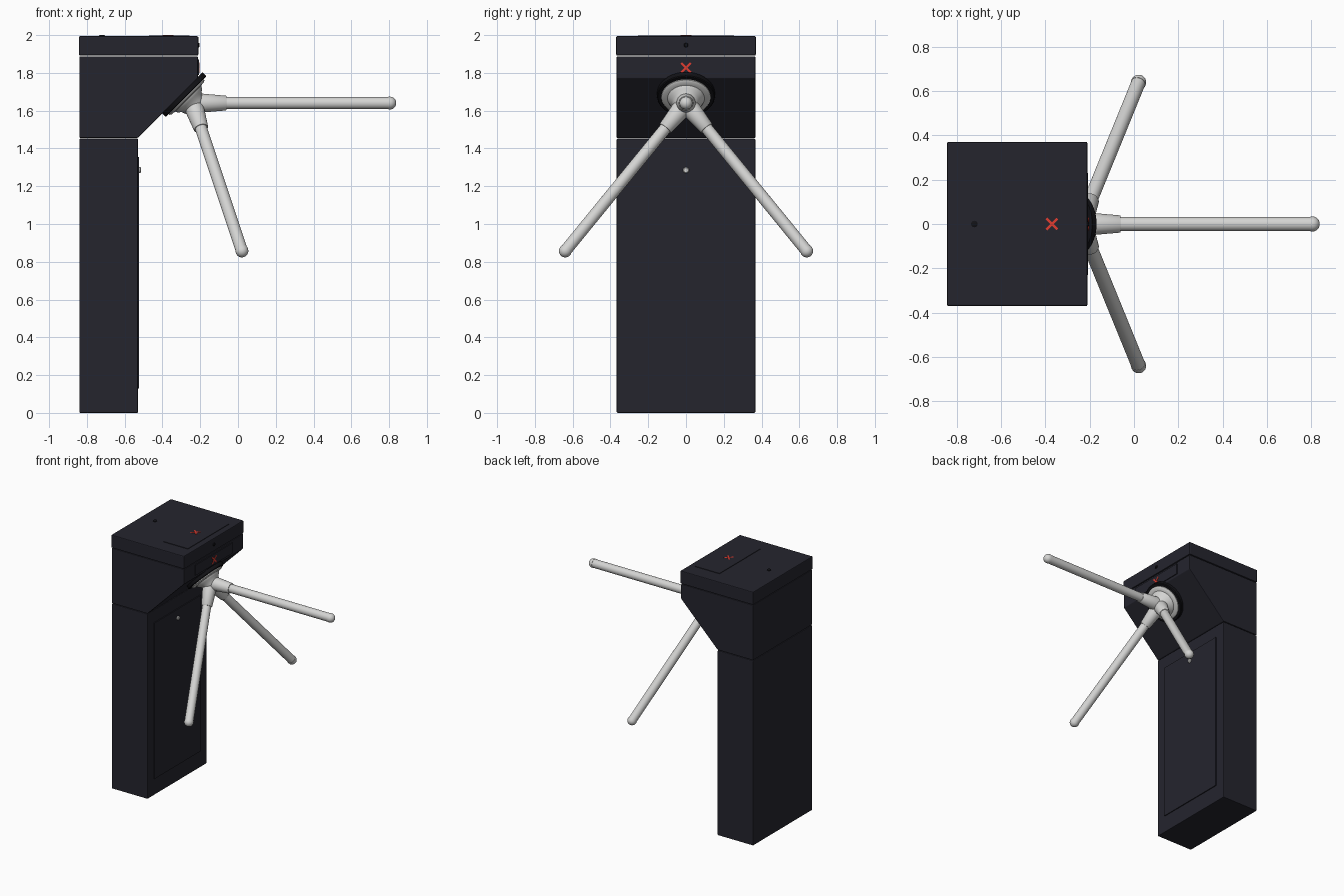
import bpy, bmesh, math
from mathutils import Vector, Matrix

cube = bpy.data.objects.get("Cube")
if cube:
    bpy.data.objects.remove(cube, do_unlink=True)


def material(name, rgb, rough=0.5):
    m = bpy.data.materials.new(name)
    m.use_nodes = True
    m.diffuse_color = (*rgb, 1)
    bsdf = m.node_tree.nodes["Principled BSDF"]
    bsdf.inputs["Base Color"].default_value = (*rgb, 1)
    bsdf.inputs["Roughness"].default_value = rough
    return m


BODY = material("dark navy paint", (0.018, 0.018, 0.027))
BLACK = material("black rubber", (0.006, 0.006, 0.008))
STEEL = material("pale steel", (0.66, 0.66, 0.65), 0.35)
RED = material("red sign", (0.75, 0.045, 0.03))


def finish(name, bm, mat, bevel=0.0):
    bmesh.ops.recalc_face_normals(bm, faces=bm.faces)
    mesh = bpy.data.meshes.new(name)
    bm.to_mesh(mesh)
    bm.free()
    mesh.materials.append(mat)
    ob = bpy.data.objects.new(name, mesh)
    bpy.context.collection.objects.link(ob)
    if bevel:
        mod = ob.modifiers.new("edge bevel", 'BEVEL')
        mod.width = bevel
        mod.segments = 2
    else:
        mesh.polygons.foreach_set("use_smooth", [True] * len(mesh.polygons))
        mesh.set_sharp_from_angle(angle=math.radians(35))
    return ob


def prism(name, outline, half, mat, bevel):
    """Extrude an x-z outline across the full width in y."""
    bm = bmesh.new()
    face = bm.faces.new([bm.verts.new((x, -half, z)) for x, z in outline])
    new = bmesh.ops.extrude_face_region(bm, geom=[face])["geom"]
    verts = [v for v in new if isinstance(v, bmesh.types.BMVert)]
    bmesh.ops.translate(bm, verts=verts, vec=(0, 2 * half, 0))
    return finish(name, bm, mat, bevel)


def block(name, x, z, half, mat, bevel=0.0):
    outline = [(x[0], z[0]), (x[1], z[0]), (x[1], z[1]), (x[0], z[1])]
    return prism(name, outline, half, mat, bevel)


def lathe(name, profile, origin, axis, mat, sides=32):
    """Revolve (radius, distance) points about an axis through origin."""
    bm = bmesh.new()
    verts = [bm.verts.new((r, 0, d)) for r, d in profile]
    edges = [bm.edges.new(pair) for pair in zip(verts, verts[1:])]
    bmesh.ops.spin(bm, geom=verts + edges, cent=(0, 0, 0), axis=(0, 0, 1),
                   angle=math.tau, steps=sides, use_duplicate=False)
    bmesh.ops.remove_doubles(bm, verts=bm.verts, dist=0.0001)
    turn = Vector(axis).to_track_quat('Z', 'Y').to_matrix().to_4x4()
    bm.transform(Matrix.Translation(origin) @ turn)
    return finish(name, bm, mat)


def cross(name, centre, turn):
    """Thin X sign made of two crossed bars."""
    bm = bmesh.new()
    for angle in (45, -45):
        bmesh.ops.create_cube(bm, size=1, matrix=Matrix.Translation(centre) @ turn
                              @ Matrix.Rotation(math.radians(angle), 4, 'Z')
                              @ Matrix.Diagonal((0.07, 0.011, 0.004, 1)))
    return finish(name, bm, RED)


# Cabinet: pedestal, sloped head and lid
block("pedestal", (-0.84, -0.53), (0, 1.452), 0.367, BODY, 0.005)
prism("head", [(-0.84, 1.456), (-0.53, 1.456), (-0.213, 1.772),
               (-0.213, 1.888), (-0.84, 1.888)], 0.367, BODY, 0.004)
block("lid", (-0.843, -0.21), (1.892, 1.994), 0.37, BODY, 0.006)

# Service door with lock, and sign plates
block("door", (-0.535, -0.523), (0.13, 1.355), 0.288, BODY)
block("side_sign_plate", (-0.217, -0.207), (1.79, 1.872), 0.23, BODY)
block("top_sign_plate", (-0.47, -0.257), (1.99, 1.998), 0.255, BODY)
cross("side_cross", (-0.206, 0, 1.827), Matrix.Rotation(math.pi / 2, 4, 'Y'))
cross("top_cross", (-0.37, 0, 1.998), Matrix.Identity(4))


def knob(name, radius, height, origin, axis, mat):
    lathe(name, [(0, 0), (radius, 0), (radius, height * 0.7),
                 (radius * 0.75, height), (0, height)], origin, axis, mat, 16)


knob("door_lock", 0.016, 0.017, (-0.53, 0, 1.285), (1, 0, 0), STEEL)
knob("lid_lock", 0.012, 0.01, (-0.213, 0, 1.947), (1, 0, 0), BLACK)
knob("top_button", 0.015, 0.008, (-0.72, 0, 1.992), (0, 0, 1), BLACK)

# Rotating hub on the slope
tilt = Vector((1, 0, -1)).normalized()
base = Vector((-0.2925, 0, 1.6925))
lathe("hub_backing_disc", [(0, -0.004), (0.153, -0.004), (0.153, 0.022),
                           (0.148, 0.026), (0, 0.026)], base, tilt, BLACK, 48)
lathe("hub", [(0, 0.02), (0.13, 0.02), (0.13, 0.032), (0.122, 0.038),
              (0.098, 0.04), (0.09, 0.055), (0.075, 0.066), (0.066, 0.09),
              (0.052, 0.112), (0.03, 0.124), (0, 0.128)], base, tilt, STEEL, 48)

# Three arms spaced evenly about the tilted hub
pivot = base + tilt * 0.074
dome = [(0.034 * math.cos(a), 1.044 + 0.034 * math.sin(a))
        for a in (math.radians(15 * i) for i in range(6))] + [(0, 1.078)]
for i, label in enumerate(("level", "front", "back")):
    aim = Matrix.Rotation(math.tau * i / 3, 3, tilt) @ Vector((1, 0, 0))
    lathe(label + "_arm_socket", [(0, 0), (0.052, 0), (0.05, 0.05), (0.039, 0.176),
                                  (0.036, 0.18), (0, 0.18)], pivot, aim, STEEL)
    lathe(label + "_arm_tube", [(0, 0.17), (0.032, 0.17), (0.032, 1.042), (0, 1.042)],
          pivot, aim, STEEL)
    lathe(label + "_arm_cap", [(0, 1.036), (0.034, 1.036)] + dome, pivot, aim, STEEL)
